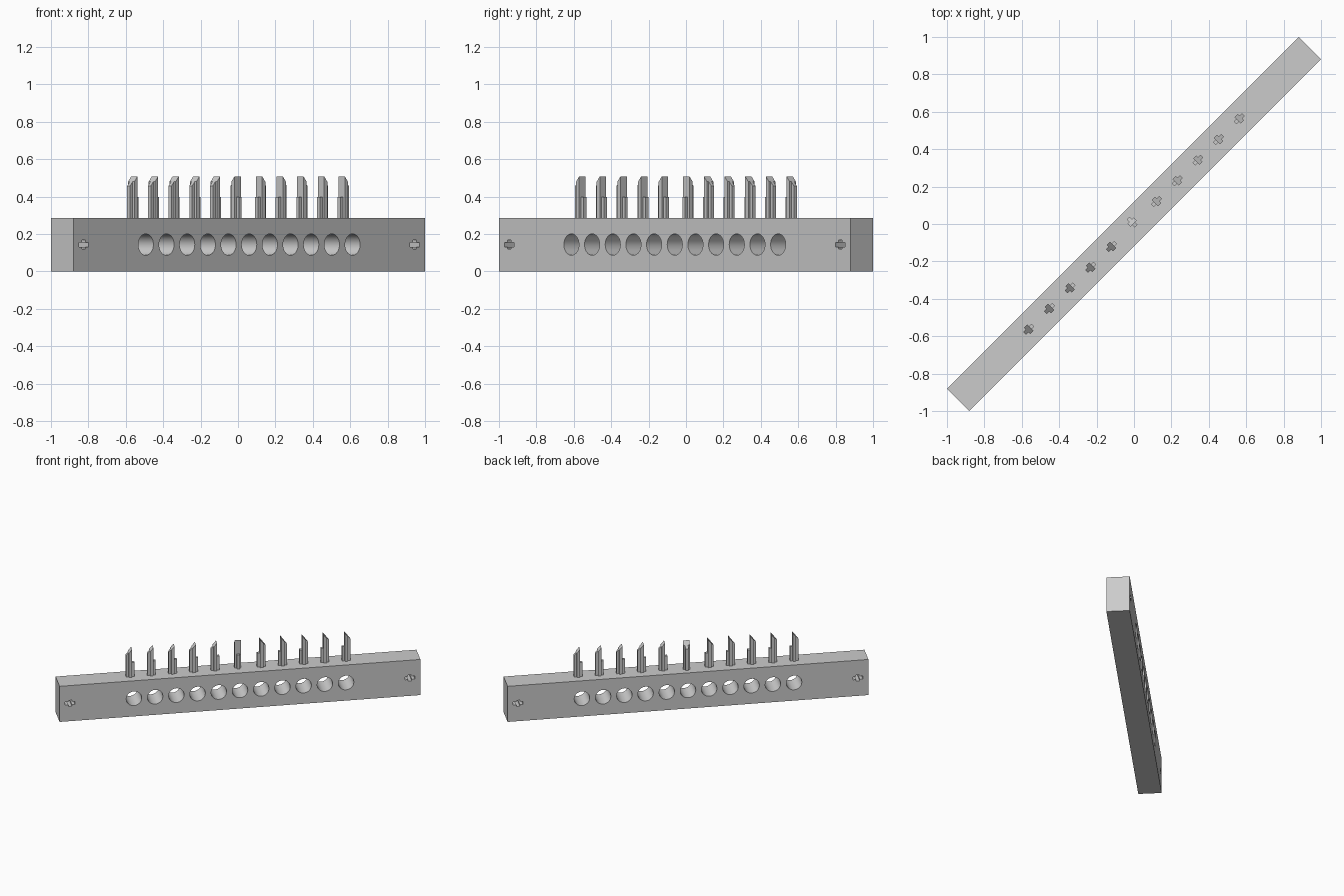
import bpy
import bmesh
from math import pi
from mathutils import Matrix, Vector

LENGTH, WIDTH, HEIGHT = 2.658, 0.17, 0.285
PITCH = 0.1563
MID = 0.143
DIAGONAL = Matrix.Rotation(pi / 4, 4, "Z")   # bar lies corner to corner

cube = bpy.data.objects.get("Cube")
if cube:
    bpy.data.objects.remove(cube, do_unlink=True)

grey = bpy.data.materials.new("plain_grey")
grey.use_nodes = True
colour = (0.6, 0.6, 0.6, 1)
grey.diffuse_color = colour
grey.node_tree.nodes["Principled BSDF"].inputs["Base Color"].default_value = colour


def make_object(name, bm):
    bmesh.ops.recalc_face_normals(bm, faces=bm.faces)
    mesh = bpy.data.meshes.new(name)
    bm.to_mesh(mesh)
    bm.free()
    mesh.materials.append(grey)
    obj = bpy.data.objects.new(name, mesh)
    bpy.context.collection.objects.link(obj)
    return obj


def prism(bm, outline, depth, matrix=Matrix()):
    """Extrude a flat outline along z and place it; returns its vertices."""
    base = [bm.verts.new((x, y, 0)) for x, y in outline]
    face = bm.faces.new(base)
    grown = bmesh.ops.extrude_face_region(bm, geom=[face])["geom"]
    top = [g for g in grown if isinstance(g, bmesh.types.BMVert)]
    for v in top:
        v.co.z += depth
    bmesh.ops.transform(bm, matrix=matrix, verts=base + top)
    return base, top


def cross_outline(a, b, t, s):
    """Plus shape: reach a by b, arm half thicknesses t and s."""
    quarter = [(a, t), (s, t), (s, b)]
    left = [(-x, y) for x, y in reversed(quarter)]
    upper = quarter + left
    return upper + [(-x, -y) for x, y in upper]


# Bar
bm = bmesh.new()
bmesh.ops.create_cube(bm, size=1)
bmesh.ops.scale(bm, vec=(LENGTH, WIDTH, HEIGHT), verts=bm.verts)
bmesh.ops.translate(bm, vec=(0, 0, HEIGHT / 2), verts=bm.verts)
bar = make_object("bar", bm)

# Cutters: a row of round holes and a cross slot near each end
bm = bmesh.new()
turn = Matrix.Rotation(pi / 2, 4, "X")
for i in range(-5, 6):
    bmesh.ops.create_cone(bm, cap_ends=True, segments=48, radius1=0.057,
                          radius2=0.057, depth=WIDTH * 2,
                          matrix=Matrix.Translation((i * PITCH, 0, MID)) @ turn)
for side in (-1, 1):
    place = Matrix.Translation((side * 1.252, WIDTH, MID)) @ turn
    prism(bm, cross_outline(0.036, 0.024, 0.012, 0.013), WIDTH * 2, place)
cutter = make_object("hole_cutter", bm)
cutter.hide_render = True

cut = bar.modifiers.new("holes", "BOOLEAN")
cut.operation, cut.solver, cut.object = "DIFFERENCE", "EXACT", cutter
graph = bpy.context.evaluated_depsgraph_get()
cut_mesh = bpy.data.meshes.new_from_object(bar.evaluated_get(graph))
bar.modifiers.clear()
bar.data = cut_mesh
bpy.data.objects.remove(cutter, do_unlink=True)
bar.data.shade_smooth()
bar.data.set_sharp_from_angle(angle=pi / 6)
bar.data.transform(DIAGONAL)

# Pins: a T-shaped post with a slanted tip and a shorter rib behind it
REACH, ARM, THIN, SLAB = 0.031, 0.024, 0.011, 0.012
SINK, TIP, RIB = 0.01, 0.508, 0.398


def make_pin(name, u, angle):
    bm = bmesh.new()
    half = [(REACH, THIN), (SLAB, THIN), (SLAB, ARM), (-SLAB, ARM)]
    post = half + [(x, -y) for x, y in reversed(half)]
    _, top = prism(bm, post, TIP - HEIGHT + SINK)
    for v in top:
        v.co.z -= (v.co.x + SLAB) * 1.2
    rib = [(-SLAB, THIN), (-REACH, THIN), (-REACH, -THIN), (-SLAB, -THIN)]
    prism(bm, rib, RIB - HEIGHT + SINK)
    place = (DIAGONAL @ Matrix.Translation((u, 0, HEIGHT - SINK))
             @ Matrix.Rotation(angle, 4, "Z") @ Matrix.Translation((0.014, 0, 0)))
    bmesh.ops.transform(bm, matrix=place, verts=bm.verts)
    return make_object(name, bm)


# Tips slope outward on each half; the middle pin slopes to the back
for i in range(-5, 6):
    facing = pi / 2 if i == 0 else (0 if i > 0 else pi)
    make_pin(f"pin_{i + 6}", i * PITCH, facing)
